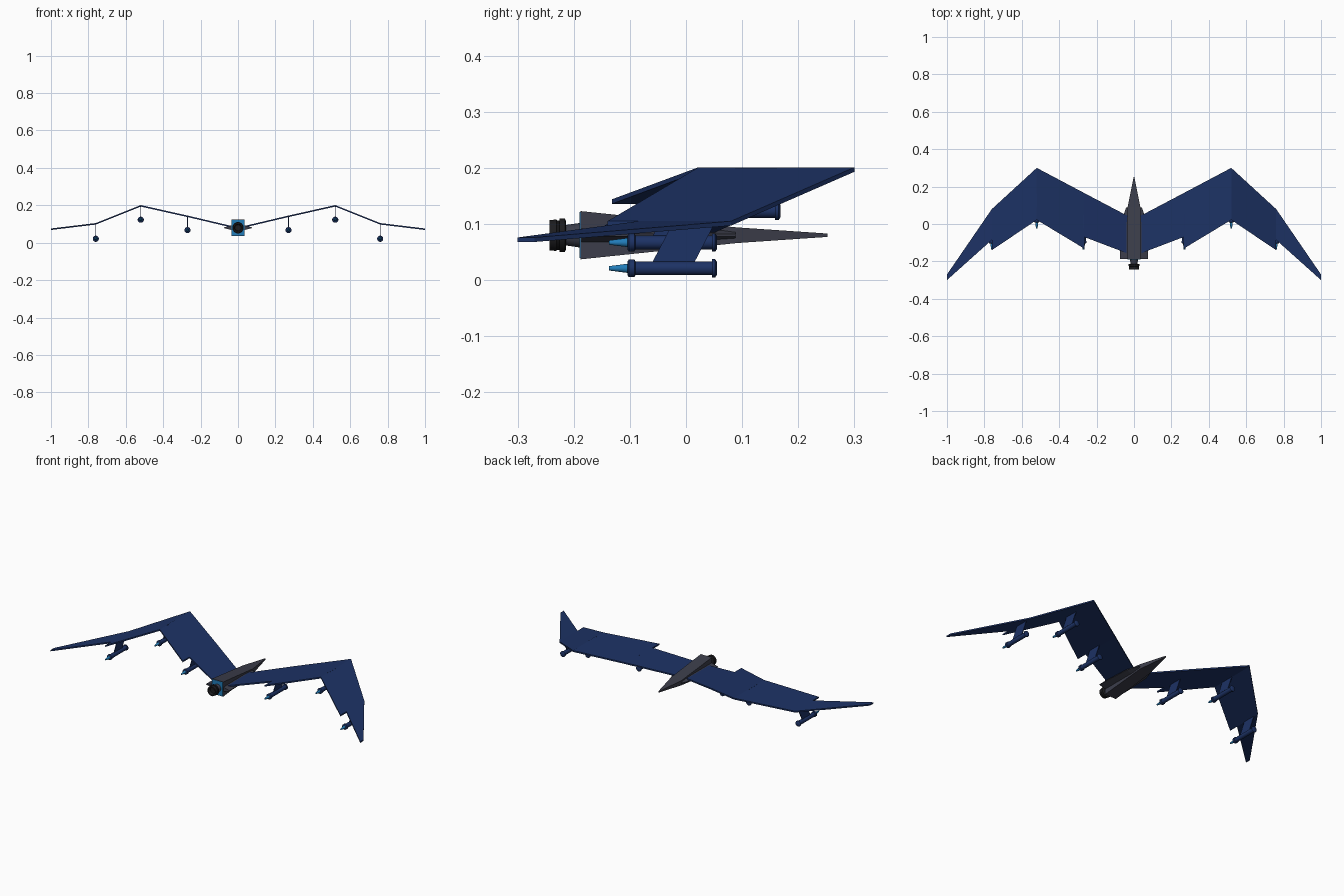
import bpy, bmesh, math
from mathutils import Vector

if "Cube" in bpy.data.objects:
    bpy.data.objects.remove(bpy.data.objects["Cube"])


def material(name, rgb):
    m = bpy.data.materials.new(name)
    m.diffuse_color = (*rgb, 1)
    m.use_nodes = True
    m.node_tree.nodes["Principled BSDF"].inputs["Base Color"].default_value = m.diffuse_color
    return m


NAVY = material("navy", (0.012, 0.032, 0.13))
BLUE = material("bright_blue", (0.015, 0.2, 0.48))
GREY = material("dark_grey", (0.045, 0.048, 0.07))
BLACK = material("black", (0.012, 0.012, 0.014))


def finish(name, bm, mat, mirror=False, smooth=False):
    bmesh.ops.recalc_face_normals(bm, faces=bm.faces)
    me = bpy.data.meshes.new(name)
    bm.to_mesh(me)
    bm.free()
    ob = bpy.data.objects.new(name, me)
    bpy.context.collection.objects.link(ob)
    me.materials.append(mat)
    if mirror:
        ob.modifiers.new("mirror", 'MIRROR')
    if smooth:
        bpy.ops.object.select_all(action='DESELECT')
        ob.select_set(True)
        bpy.context.view_layer.objects.active = ob
        bpy.ops.object.shade_smooth_by_angle(angle=math.radians(40))
    return ob


def loft(bm, rings):
    """Skin a closed solid through rings with equal point counts."""
    vs = [[bm.verts.new(p) for p in r] for r in rings]
    n = len(vs[0])
    for a, b in zip(vs, vs[1:]):
        for i in range(n):
            j = (i + 1) % n
            bm.faces.new((a[i], a[j], b[j], b[i]))
    bm.faces.new(vs[0])
    bm.faces.new(vs[-1])


def turned(name, x, z, profile, mat, sides=16, mirror=False):
    """Solid of revolution about the y axis; profile is (y, radius)."""
    bm = bmesh.new()
    ang = [2 * math.pi * (i + 0.5) / sides for i in range(sides)]
    loft(bm, [[(x + r * math.cos(a), y, z + r * math.sin(a)) for a in ang]
              for y, r in profile])
    return finish(name, bm, mat, mirror, True)


def box_section(y, w, h, z=0.08):
    return [(-w, y, z - h), (w, y, z - h), (w, y, z + h), (-w, y, z + h)]


# Wings: each panel runs between two stations (x, leading y, trailing y, top z)
T = 0.008
panels = [
    ((0.02, 0.036, -0.163, 0.086), (0.265, 0.165, -0.07, 0.144)),
    ((0.265, 0.165, -0.132, 0.144), (0.52, 0.30, 0.022, 0.201)),
    ((0.52, 0.30, 0.022, 0.201), (0.76, 0.08, -0.14, 0.105)),
    ((0.76, 0.08, -0.085, 0.105), (1.0, -0.27, -0.30, 0.076)),
]
bm = bmesh.new()
for panel in panels:
    loft(bm, [[(x, le, z), (x, tr, z), (x, tr, z - T), (x, le, z - T)]
              for x, le, tr, z in panel])
finish("wings", bm, NAVY, True)

# Engine pods under the wings, with pylon and nozzle
for i, (x, y, z) in enumerate([(0.27, 0, 0.067), (0.52, 0.113, 0.123), (0.76, 0, 0.021)]):
    turned(f"pod_{i}", x, z, [(y + a, r) for a, r in (
        (-0.104, 0.013), (-0.102, 0.016), (-0.092, 0.016), (-0.09, 0.0125),
        (0.046, 0.0125), (0.046, 0.0165), (0.052, 0.0165), (0.055, 0.012))], NAVY, 16, True)
    turned(f"pod_nozzle_{i}", x, z, [(y - 0.10, 0.009), (y - 0.115, 0.007),
                                    (y - 0.137, 0.004)], BLUE, 12, True)
    bm = bmesh.new()
    side = [(-0.063, 0.005), (0.012, 0.005), (0.05, 0.078), (-0.025, 0.078)]
    loft(bm, [[(x + dx, y + a, z + b) for a, b in side] for dx in (-0.002, 0.002)])
    finish(f"pylon_{i}", bm, NAVY, True)

# Tapered fuselage and nose
bm = bmesh.new()
loft(bm, [box_section(-0.188, 0.036, 0.043), box_section(0.09, 0.034, 0.014),
          box_section(0.252, 0.002, 0.003)])
finish("fuselage", bm, GREY)

# Side fairings, thinning to an outer edge
bm = bmesh.new()
loft(bm, [[(0.02, y, 0.08 - h), (w, y, 0.078), (w, y, 0.082), (0.02, y, 0.08 + h)]
          for y, w, h in ((-0.186, 0.075, 0.016), (-0.14, 0.075, 0.016),
                          (0.02, 0.066, 0.016), (0.088, 0.042, 0.011))])
finish("side_fairings", bm, GREY, True)

# Glowing rear panel of the fuselage
bm = bmesh.new()
loft(bm, [box_section(-0.1895, 0.034, 0.041), box_section(-0.186, 0.034, 0.041)])
finish("rear_panel", bm, BLUE)

# Main exhaust: neck and double ring
turned("exhaust_neck", 0, 0.08, [(-0.18, 0.024), (-0.22, 0.018)], GREY, 12)
turned("exhaust_rings", 0, 0.08, [
    (-0.214, 0.027), (-0.216, 0.031), (-0.225, 0.031), (-0.226, 0.027), (-0.23, 0.027),
    (-0.231, 0.029), (-0.243, 0.028), (-0.243, 0.021), (-0.232, 0.016)], BLACK, 12)
